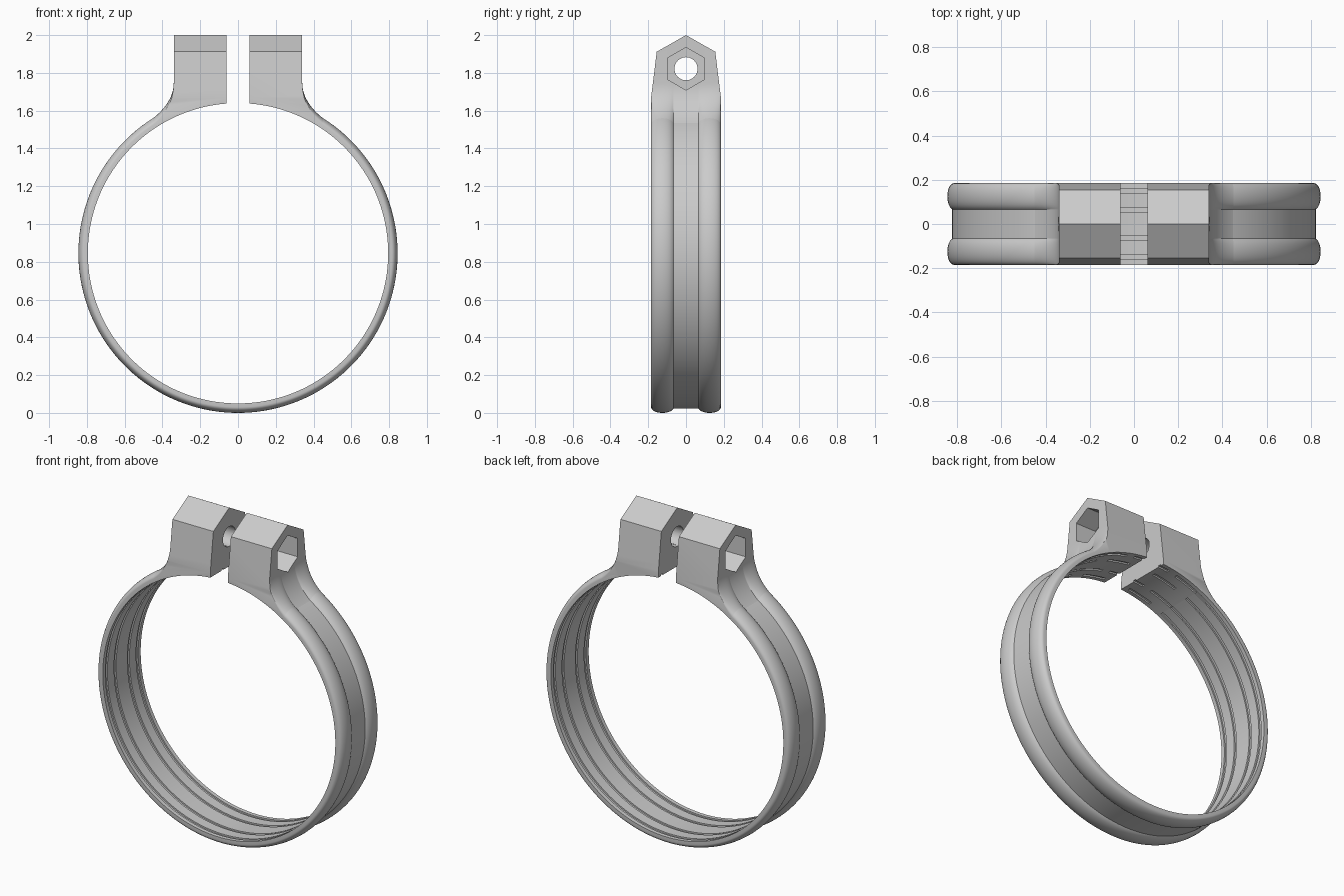
import bpy, bmesh
from math import sin, cos, radians, sqrt, pi

if "Cube" in bpy.data.objects:
    bpy.data.objects.remove(bpy.data.objects["Cube"])

C = 0.845          # ring centre height
RI = 0.795         # inner radius
W = 0.185          # half width
A0 = 24.5          # angle from the top where band meets lug


def loft(name, sections):
    """Skin a list of equal-length closed point loops and cap both ends."""
    bm = bmesh.new()
    loops = [[bm.verts.new(p) for p in s] for s in sections]
    n = len(loops[0])
    for a, b in zip(loops, loops[1:]):
        for i in range(n):
            j = (i + 1) % n
            bm.faces.new((a[i], a[j], b[j], b[i]))
    bm.faces.new(loops[0][::-1])
    bm.faces.new(loops[-1])
    bmesh.ops.recalc_face_normals(bm, faces=bm.faces)
    me = bpy.data.meshes.new(name)
    bm.to_mesh(me)
    bm.free()
    ob = bpy.data.objects.new(name, me)
    bpy.context.collection.objects.link(ob)
    return ob


def select(ob):
    bpy.ops.object.select_all(action='DESELECT')
    ob.select_set(True)
    bpy.context.view_layer.objects.active = ob


def boolean(ob, cutter, op='DIFFERENCE'):
    select(ob)
    m = ob.modifiers.new("cut", 'BOOLEAN')
    m.object, m.operation, m.solver = cutter, op, 'EXACT'
    bpy.ops.object.modifier_apply(modifier=m.name)
    bpy.data.objects.remove(cutter)


def prism_x(name, pts, x0, x1):
    return loft(name, [[(x, y, z) for y, z in pts] for x in (x0, x1)])


def polar(r, deg):
    return r * sin(radians(deg)), C + r * cos(radians(deg))


def arc(r, a, b, n):
    return [polar(r, a + (b - a) * i / n) for i in range(n + 1)]


def outer(y):
    """Outer radius of the band: two rounded ribs with a flat channel between."""
    u = (abs(y) - 0.125) / 0.06
    r = 0.815 + 0.03 * sqrt(max(0, 1 - u * u))
    return max(r, 0.823) if abs(y) < 0.125 else r


# y stations across the band, dense at the rib edges
half = [0.0, 0.03, 0.06] + [0.125 - 0.06 * cos(pi * i / 14) for i in range(15)]
ys = [-y for y in half[:0:-1]] + half

# band: rib profile outside, four shallow grooves inside, swept around the ring
rows = (-0.15, -0.065, 0.065, 0.15)
profile = [(outer(y), y) for y in ys] + [(RI, W)]
for g in rows[::-1]:
    profile += [(RI, g + .01), (RI + .009, g + .01), (RI + .009, g - .01), (RI, g - .01)]
profile.append((RI, -W))
N = 144
sections = []
for k in range(N + 1):
    a = A0 + (360 - 2 * A0) * k / N
    sections.append([(polar(r, a)[0], y, polar(r, a)[1]) for r, y in profile])
band = loft("clamp_band", sections)

# lug: side profile with a fillet that blends into the ribs of the band
base = arc(RI, 4.33, A0, 10) + arc(0.803, A0, 34, 5)
p0, p1, p2 = polar(0.843, 34), (0.34, 1.637), (0.34, 1.75)
slices = []
for y in ys:
    pts = list(base)
    for i in range(15):
        t = i / 14
        x, z = [(1 - t) ** 2 * a + 2 * t * (1 - t) * b + t * t * c
                for a, b, c in zip(p0, p1, p2)]
        d = (outer(y) - 0.845) * (1 - t) / sqrt(x * x + (z - C) ** 2)
        pts.append((x + x * d, z + (z - C) * d))
    pts += [(0.34, 2.1), (0.06, 2.1)]
    slices.append([(x, y, z) for x, z in pts])
lug = loft("clamp_lugs", slices)

# pointed, tapered end outline of the lug
right = [(0.155, 1.912), (0.186, 1.66), (0.25, 1.66), (0.25, 1.2)]
outline = [(0, 2.0)] + right + [(-y, z) for y, z in right[::-1]]
boolean(lug, prism_x("outline_cutter", outline, -0.1, 0.7), 'INTERSECT')


# bolt hole and hexagonal nut pocket
def ngon(n, r):
    return [(r * sin(2 * pi * i / n), 1.822 + r * cos(2 * pi * i / n)) for i in range(n)]


boolean(lug, prism_x("bolt_cutter", ngon(40, 0.061), 0, 0.5))
boolean(lug, prism_x("nut_cutter", ngon(6, 0.113), 0.2, 0.5))

# staggered slots under the lug
for i, g in enumerate(rows):
    for a, b in (((3, 9), (13, 24.4)) if i % 2 else ((6.5, 18),)):
        loop = arc(0.78, a, b, 8) + arc(RI + .009, b, a, 8)
        boolean(lug, loft("slot_cutter", [[(x, y, z) for x, z in loop]
                                          for y in (g - .01, g + .01)]))

# second lug by mirroring
select(lug)
m = lug.modifiers.new("mirror", 'MIRROR')
m.use_mirror_merge = False
bpy.ops.object.modifier_apply(modifier=m.name)

for ob in (band, lug):
    select(ob)
    bpy.ops.object.shade_smooth_by_angle(angle=radians(28))
